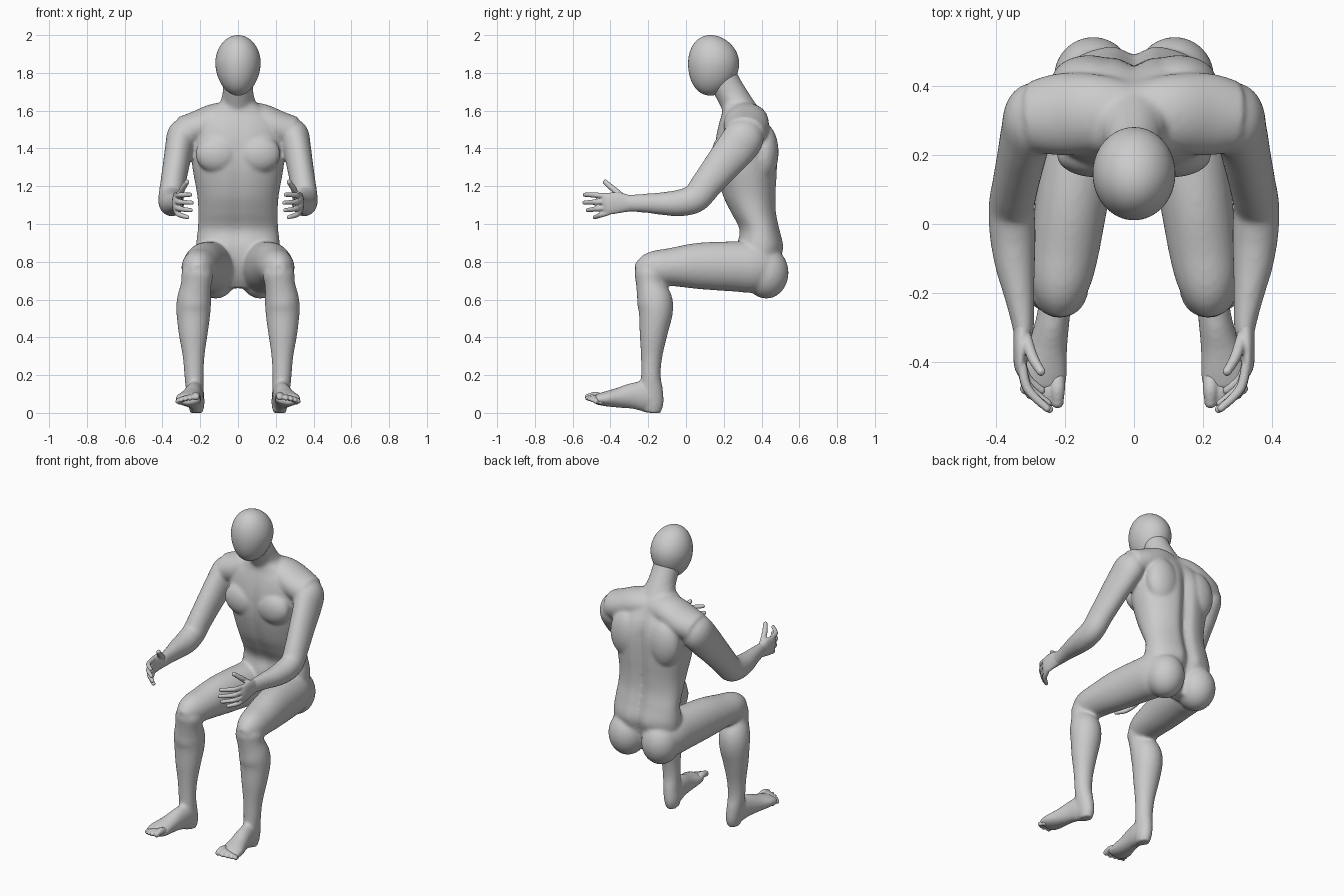
import bpy, bmesh, math
from mathutils import Vector, Matrix


def spline(a, b, c, d, t):
    return [0.5 * (2 * q + (r - p) * t + (2 * p - 5 * q + 4 * r - s) * t * t
                   + (3 * q - p - 3 * r + s) * t ** 3) for p, q, r, s in zip(a, b, c, d)]


def loft(bm, secs, side=1, ref=(1, 0, 0), up=None, steps=5, n=28, power=1.0, groove=0.0):
    """Skin rings (x, y, z, radius along ref, other radius) along a smooth path."""
    k = [secs[0]] + list(secs) + [secs[-1]]
    pts = [spline(*k[i:i + 4], j / steps) for i in range(len(secs) - 1) for j in range(steps)]
    pts.append(list(secs[-1]))
    rings = []
    for i, p in enumerate(pts):
        c = Vector(p[:3])
        t = Vector(up) if up else (Vector(pts[min(i + 1, len(pts) - 1)][:3])
                                   - Vector(pts[max(i - 1, 0)][:3])).normalized()
        u = Vector(ref)
        u = (u - t * u.dot(t)).normalized()
        v = t.cross(u)
        ring = []
        for j in range(n):
            a = 2 * math.pi * j / n
            ca, sa = math.cos(a), math.sin(a)
            ca = math.copysign(abs(ca) ** power, ca)
            sa = math.copysign(abs(sa) ** power, sa)
            co = c + u * ca * max(p[3], .002) + v * sa * max(p[4], .002)
            if groove:
                g = groove * math.exp(-(co.x / .035) ** 2) * min(1, max(0, (1.6 - co.z) / .2))
                co.y -= g if sa > 0 else -.35 * g
            co.x *= side
            ring.append(bm.verts.new(co))
        rings.append(ring)
    for r0, r1 in zip(rings, rings[1:]):
        for j in range(n):
            m = (j + 1) % n
            bm.faces.new((r0[j], r0[m], r1[m], r1[j]))
    bm.faces.new(rings[0][::-1])
    bm.faces.new(rings[-1])


def ball(bm, c, r):
    bmesh.ops.create_uvsphere(bm, u_segments=32, v_segments=20, radius=1,
                              matrix=Matrix.Translation(c) @ Matrix.Diagonal((*r, 1)))


def digit(bm, path, r, side):
    """Finger or toe with round ends."""
    loft(bm, [(*p, r * f, r * f) for p, f in zip(path, (1.05, 1.05, .85))], side, n=14)
    x, y, z = path[-1]
    ball(bm, (x * side, y, z), (r * .87,) * 3)


def finish(bm, name, voxel=0, smooth=0):
    bmesh.ops.recalc_face_normals(bm, faces=bm.faces)
    for f in bm.faces:
        f.smooth = True
    me = bpy.data.meshes.new(name)
    bm.to_mesh(me)
    bm.free()
    ob = bpy.data.objects.new(name, me)
    bpy.context.collection.objects.link(ob)
    if voxel:
        m = ob.modifiers.new("fuse", 'REMESH')
        m.mode, m.voxel_size, m.use_smooth_shade = 'VOXEL', voxel, True
        m = ob.modifiers.new("soften", 'SMOOTH')
        m.factor, m.iterations = .5, smooth
    return ob


body = bmesh.new()

# torso: z, front y, back y, half width
trunk = [(.66, .34, .46, .09), (.72, .30, .48, .17), (.80, .27, .50, .215), (.88, .265, .52, .222),
         (.97, .28, .50, .213), (1.06, .235, .482, .21), (1.155, .19, .48, .216), (1.29, .155, .487, .24),
         (1.40, .15, .487, .25), (1.48, .16, .468, .25), (1.54, .175, .435, .23),
         (1.59, .19, .405, .17), (1.64, .19, .365, .10), (1.68, .17, .33, .085)]
loft(body, [(0, (f + b) / 2, z, w, (b - f) / 2) for z, f, b, w in trunk],
     up=(0, 0, 1), n=64, power=.9, groove=.03)

# neck
loft(body, [(0, .30, 1.58, .10, .09), (0, .262, 1.65, .086, .083),
            (0, .222, 1.72, .08, .08), (0, .18, 1.80, .08, .08)])

for s in (-1, 1):
    # chest, shoulder blade and buttock masses
    ball(body, (s * .11, .20, 1.37), (.115, .065, .10))
    ball(body, (s * .13, .415, 1.38), (.11, .075, .15))
    ball(body, (s * .118, .425, .742), (.115, .118, .137))
    # shoulder girdle
    loft(body, [(0, .31, 1.55, .10, .09), (.11, .32, 1.55, .115, .09),
                (.21, .318, 1.51, .12, .09), (.29, .31, 1.48, .105, .09)], s, ref=(0, 1, 0))
    # arm
    loft(body, [(.25, .345, 1.515, .06, .065), (.288, .315, 1.468, .086, .105),
                (.312, .26, 1.395, .075, .106), (.328, .19, 1.31, .07, .095),
                (.345, .11, 1.21, .067, .083), (.355, .05, 1.137, .067, .077),
                (.352, -.03, 1.112, .067, .071), (.345, -.12, 1.108, .058, .061),
                (.332, -.21, 1.11, .044, .051), (.322, -.29, 1.11, .033, .046),
                (.322, -.325, 1.11, .028, .046)], s)
    # thigh
    loft(body, [(.12, .44, .76, .10, .11), (.135, .36, .77, .115, .135), (.15, .26, .775, .115, .133),
                (.18, .07, .778, .106, .123), (.20, -.08, .772, .098, .101),
                (.212, -.17, .765, .086, .092), (.216, -.23, .758, .062, .07),
                (.217, -.268, .755, .03, .035)], s)
    # lower leg
    loft(body, [(.212, -.18, .80, .06, .06), (.215, -.187, .74, .083, .085), (.222, -.188, .68, .08, .076),
                (.233, -.167, .60, .09, .094), (.236, -.16, .53, .09, .09), (.237, -.172, .42, .077, .074),
                (.235, -.182, .30, .058, .057), (.233, -.186, .20, .051, .052),
                (.228, -.182, .12, .047, .06), (.221, -.178, .05, .044, .06),
                (.22, -.18, .0, .034, .045)], s)
    # foot
    loft(body, [(.22, -.15, .06, .036, .045), (.226, -.21, .085, .046, .078), (.236, -.28, .09, .049, .07),
                (.25, -.36, .08, .057, .053), (.262, -.43, .074, .069, .039),
                (.267, -.48, .071, .064, .026)], s)
finish(body, "body", .009, 10)

hands, toes = bmesh.new(), bmesh.new()
for s in (-1, 1):
    # palm
    loft(hands, [(.327, -.25, 1.11, .028, .038), (.323, -.31, 1.11, .027, .046),
                 (.328, -.36, 1.112, .022, .056), (.329, -.41, 1.107, .019, .058),
                 (.322, -.437, 1.104, .013, .054)], s)
    # fingers: knuckle height, tip x, tip y, tip height
    for z, x, y, tz in ((1.15, .252, -.535, 1.155), (1.119, .245, -.538, 1.113),
                        (1.088, .25, -.52, 1.073), (1.06, .268, -.483, 1.036)):
        digit(hands, [(.325, -.41, z), (.308, -.41 + (y + .41) * .55, (z + tz) / 2), (x, y, tz)], .0135, s)
    # thumb
    digit(hands, [(.314, -.325, 1.135), (.295, -.385, 1.185), (.27, -.428, 1.222)], .0155, s)
    # toes
    for x0, x, y, z, r in ((.222, .222, -.517, .086, .021), (.248, .254, -.52, .08, .0155),
                           (.268, .28, -.51, .075, .0145), (.288, .302, -.497, .069, .0135),
                           (.306, .32, -.478, .062, .0135)):
        digit(toes, [(x0, -.44, z - .008), ((x0 + x) / 2, -.48, z + .004), (x, y, z - .002)], r, s)
finish(hands, "hands", .005, 4)
finish(toes, "toes", .005, 4)

# head: egg shape narrowing to the chin
head = bmesh.new()
bmesh.ops.create_uvsphere(head, u_segments=64, v_segments=40, radius=1)
for v in head.verts:
    x, y, z = v.co
    low = max(0, -z)
    v.co = (x * .12 * (1 - .06 * low), .146 + y * .135 - .016 * z * z, 1.85 + z * (.17 if z < 0 else .15))
finish(head, "head")
